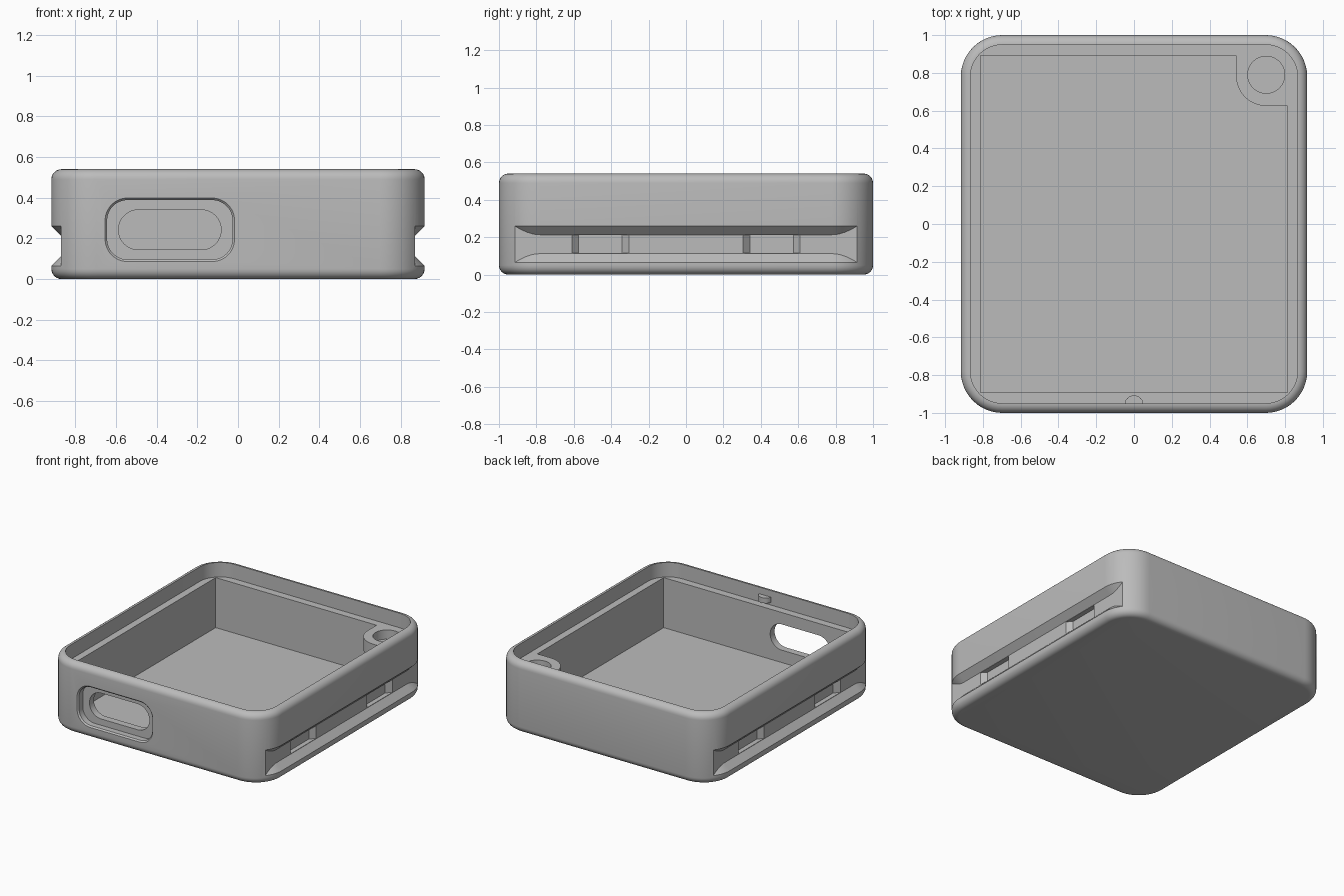
import bpy
import bmesh
from math import sin, cos, pi

old = bpy.data.objects.get("Cube")
if old:
    bpy.data.objects.remove(old, do_unlink=True)

# Overall sizes
HX, HY, TOP = 0.917, 1.0, 0.54
CORNER, FILLET = 0.22, 0.05
LEDGE, FLOOR = 0.43, 0.05

grey = bpy.data.materials.new("light_grey")
grey.use_nodes = True
colour = (0.5, 0.5, 0.5, 1)
grey.diffuse_color = colour
grey.node_tree.nodes["Principled BSDF"].inputs["Base Color"].default_value = colour


def outline(cx, cy, hx, hy, r, segs):
    """Rounded rectangle, or a plain one when the radius is zero."""
    pts = []
    signs = [(1, 1), (-1, 1), (-1, -1), (1, -1)]
    for k, (sx, sy) in enumerate(signs):
        for i in range(segs + 1 if r else 1):
            a = (k + i / segs) * pi / 2
            p = (cx + sx * (hx - r) + r * cos(a), cy + sy * (hy - r) + r * sin(a))
            if not r:
                p = (cx + sx * hx, cy + sy * hy)
            if not pts or abs(p[0] - pts[-1][0]) + abs(p[1] - pts[-1][1]) > 1e-5:
                pts.append(p)
    if abs(pts[0][0] - pts[-1][0]) + abs(pts[0][1] - pts[-1][1]) < 1e-5:
        pts.pop()
    return pts


def loft(name, rings, place=lambda u, v, w: (u, v, w), segs=12):
    """Closed solid through rings of (cx, cy, hx, hy, radius, height)."""
    bm = bmesh.new()
    loops = [[bm.verts.new(place(u, v, w)) for u, v in outline(cx, cy, hx, hy, r, segs)]
             for cx, cy, hx, hy, r, w in rings]
    for a, b in zip(loops, loops[1:]):
        for i in range(len(a)):
            j = (i + 1) % len(a)
            bm.faces.new((a[i], a[j], b[j], b[i]))
    bm.faces.new(loops[0])
    bm.faces.new(loops[-1])
    bmesh.ops.recalc_face_normals(bm, faces=bm.faces)
    mesh = bpy.data.meshes.new(name)
    bm.to_mesh(mesh)
    bm.free()
    obj = bpy.data.objects.new(name, mesh)
    bpy.context.collection.objects.link(obj)
    return obj


def cut(target, cutter):
    """Subtract the cutter and throw it away."""
    mod = target.modifiers.new("cut", "BOOLEAN")
    mod.operation = "DIFFERENCE"
    mod.solver = "EXACT"
    mod.object = cutter
    bpy.context.view_layer.objects.active = target
    bpy.ops.object.modifier_apply(modifier=mod.name)
    bpy.data.objects.remove(cutter, do_unlink=True)


def finish(obj):
    obj.data.materials.clear()
    obj.data.materials.append(grey)
    for face in obj.data.polygons:
        face.material_index = 0
    bpy.ops.object.select_all(action="DESELECT")
    obj.select_set(True)
    bpy.context.view_layer.objects.active = obj
    bpy.ops.object.shade_smooth_by_angle(angle=pi / 6)


def shell_ring(inset, z):
    return (0, 0, HX - inset, HY - inset, CORNER - inset, z)


# Outer shell with rounded top and bottom edges
steps = [i / 6 * pi / 2 for i in range(7)]
lower = [shell_ring(FILLET * (1 - sin(a)), FILLET * (1 - cos(a))) for a in steps]
upper = [shell_ring(FILLET * (1 - cos(a)), TOP - FILLET * (1 - sin(a))) for a in steps]
case = loft("case_body", lower + upper)

# Inner cavity, leaving a corner boss under the ledge
cavity = loft("cavity_cutter", [(0, 0, 0.812, 0.892, 0, z) for z in (FLOOR, 0.6)])
cut(cavity, loft("boss", [(0.77, 0.86, 0.23, 0.235, 0.16, z) for z in (0.33, 0.7)]))
cut(case, cavity)

# Lid recess above the ledge
cut(case, loft("lid_cutter", [shell_ring(0.051, z) for z in (LEDGE, 0.65)]))

# Blind round hole in the boss
cut(case, loft("hole_cutter", [(0.70, 0.79, 0.098, 0.098, 0.098, z) for z in (0.36, 0.7)]))

# Front port: shallow recess, then a slot through the wall
front = lambda u, v, w: (u, w, v)
cut(case, loft("recess_cutter", [(-0.335, 0.242, 0.32, 0.158, 0.11, -1.05),
                                 (-0.335, 0.242, 0.318, 0.156, 0.11, -1.0),
                                 (-0.335, 0.242, 0.308, 0.146, 0.10, -0.99),
                                 (-0.335, 0.242, 0.308, 0.146, 0.10, -0.945)], front))
cut(case, loft("slot_cutter", [(-0.335, 0.242, 0.252, 0.098, 0.0975, y) for y in (-1.1, -0.8)], front))

# Side grip grooves with sloped lips, each holding two blind pockets
LOW, HIGH, DEEP, OVER = 0.065, 0.26, 0.05, 0.04
for side in (1, -1):
    place = lambda u, v, w, s=side: (s * w, u, v)
    groove = loft("groove_cutter", [(0, 0.163, 0.915, 0.13, 0, w) for w in (0.87, 0.95)], place)
    core = loft("groove_core", [shell_ring(-OVER, LOW - OVER), shell_ring(DEEP, LOW + DEEP),
                                shell_ring(DEEP, HIGH - DEEP), shell_ring(-OVER, HIGH + OVER)])
    cut(groove, core)
    cut(case, groove)
    for y in (-0.458, 0.458):
        cut(case, loft("pocket_cutter", [(y, 0.163, 0.117, 0.048, 0, 0.835),
                                         (y, 0.163, 0.162, 0.048, 0, 0.88)], place))
finish(case)

# Small catch on the inside of the front wall
catch = loft("front_catch", [(0, -0.957, 0.05, 0.05, 0.05, z) for z in (0.45, 0.49)], segs=6)
# Trim the part buried in the wall
cut(catch, loft("trim_cutter", [(0, -1.053, 0.2, 0.1, 0, z) for z in (0.4, 0.52)]))
finish(catch)
